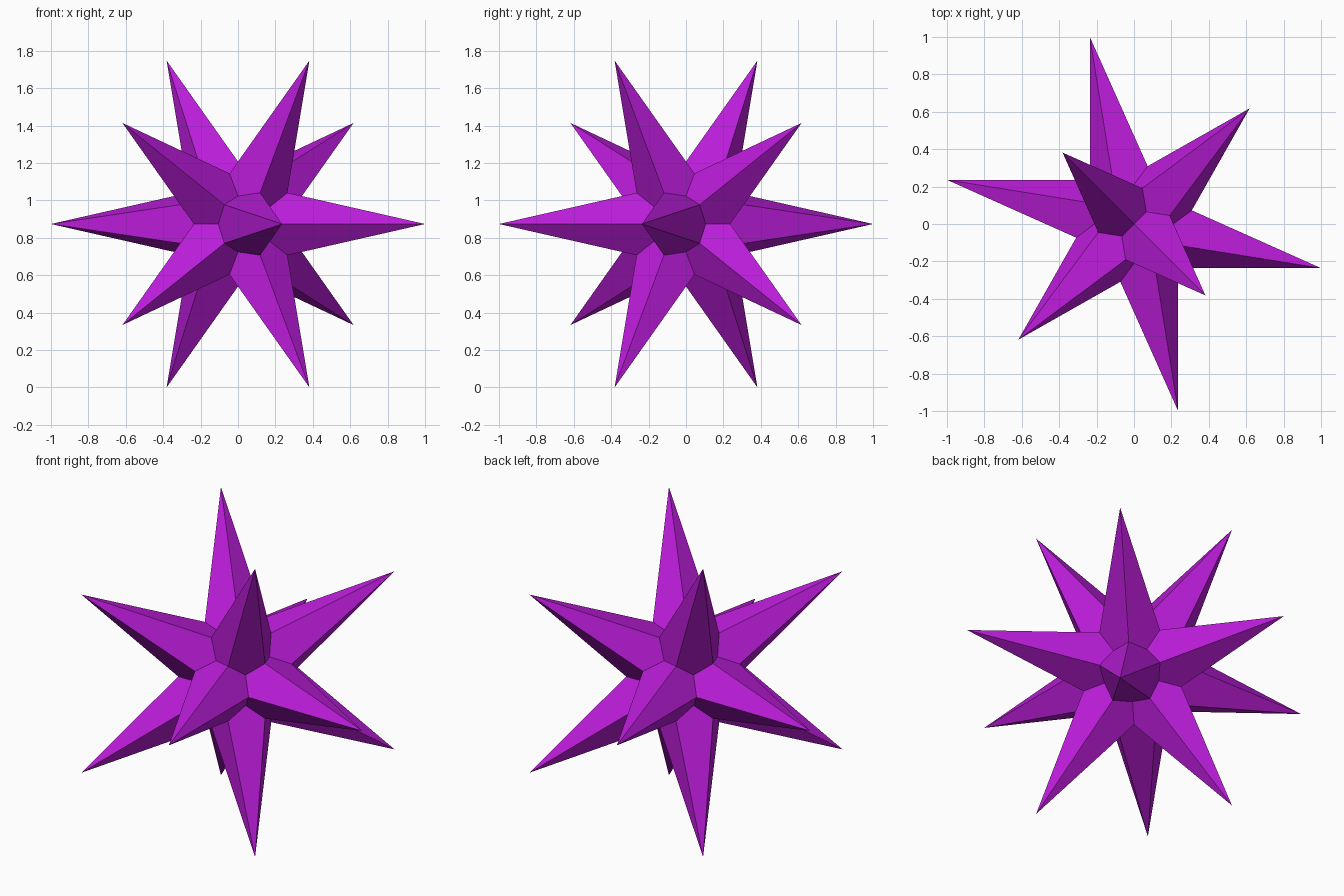
import bpy, bmesh
from math import sqrt
from mathutils import Vector

if "Cube" in bpy.data.objects:
    bpy.data.objects.remove(bpy.data.objects["Cube"])

R = 1.0275            # spike tip distance from the centre
R_MID = 0.334         # distance of the valley points between two spikes
CENTRE_Z = 0.874
PHI = (1 + sqrt(5)) / 2
a = R / sqrt(1 + PHI * PHI)
b = a * PHI
s = sqrt(0.5)

# twelve tips: an icosahedron turned 45 degrees about z
tips = []
for i in (-1, 1):
    for j in (-1, 1):
        for u, v, z in ((i*a, j*b, 0), (i*b, 0, j*a), (0, i*a, j*b)):
            tips.append(Vector(((u + v) * s, (u - v) * s, z)))


def near(p, q):
    return (p - q).length < 2.1 * a


bm = bmesh.new()
up = Vector((0, 0, CENTRE_Z))


def kite(t, p, q):
    """One flat spike side: tip, two ridge ends and the three-spike hollow."""
    m1 = (t + p).normalized() * R_MID
    m2 = (t + q).normalized() * R_MID
    n = (m1 - t).cross(m2 - t)
    axis = (t + p + q).normalized()
    c = axis * (n.dot(t) / n.dot(axis))
    pts = [t, m1, c, m2]
    if n.dot(axis) < 0:
        pts.reverse()
    bm.faces.new([bm.verts.new(k + up) for k in pts])


# every trio of neighbouring tips gives three spike sides
for i, t in enumerate(tips):
    for j in range(i + 1, 12):
        for k in range(j + 1, 12):
            p, q = tips[j], tips[k]
            if near(t, p) and near(p, q) and near(t, q):
                kite(t, p, q)
                kite(p, q, t)
                kite(q, t, p)

bmesh.ops.remove_doubles(bm, verts=bm.verts, dist=1e-4)
bmesh.ops.recalc_face_normals(bm, faces=bm.faces)
mesh = bpy.data.meshes.new("spiky_star")
bm.to_mesh(mesh)
bm.free()

# purple material
mat = bpy.data.materials.new("purple")
mat.diffuse_color = (0.5, 0.012, 0.7, 1)
mat.use_nodes = True
mat.node_tree.nodes["Principled BSDF"].inputs["Base Color"].default_value = mat.diffuse_color
mesh.materials.append(mat)
star = bpy.data.objects.new("spiky_star", mesh)
bpy.context.collection.objects.link(star)
